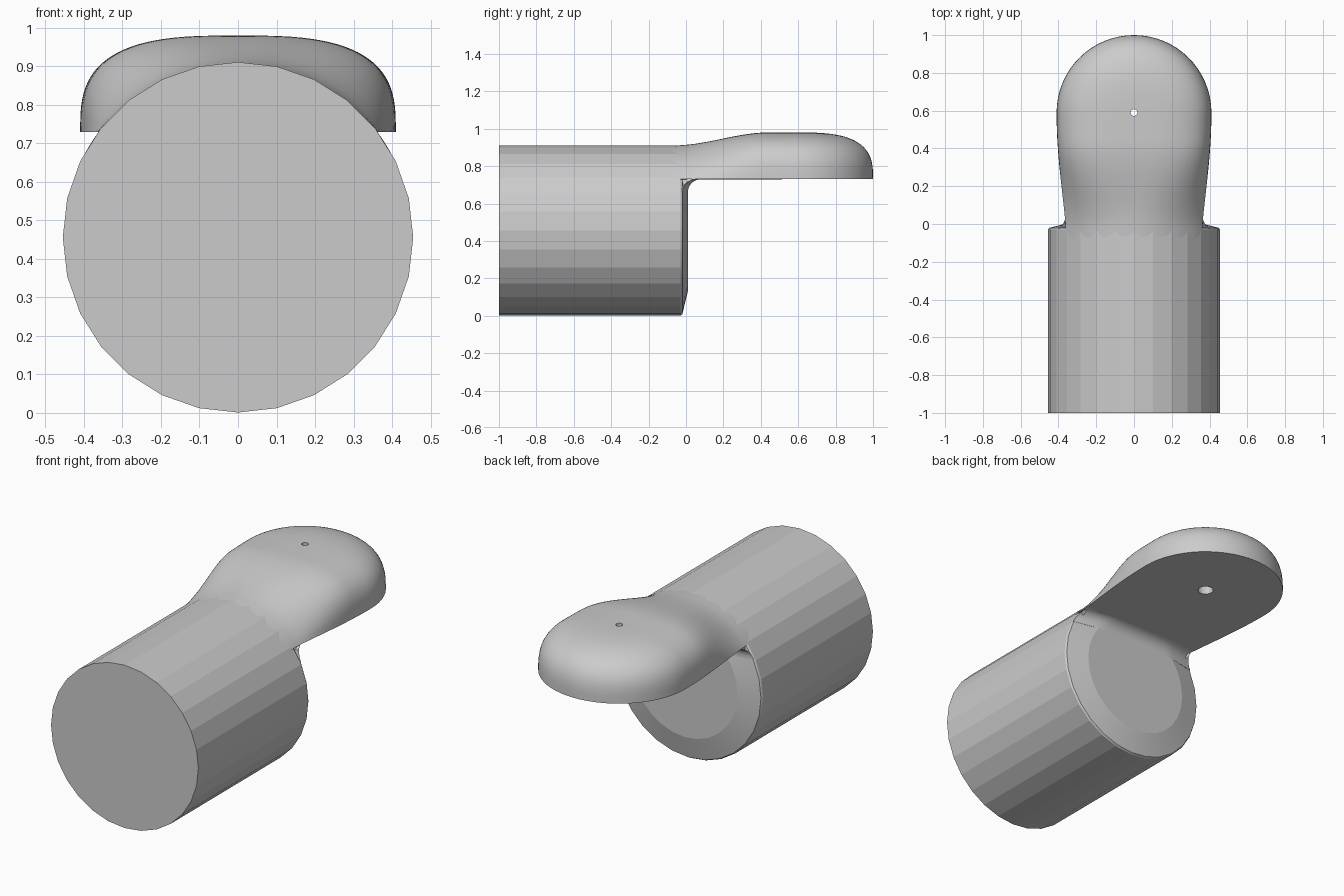
import bpy, bmesh
from math import sin, cos, pi, sqrt, asin

if "Cube" in bpy.data.objects:
    bpy.data.objects.remove(bpy.data.objects["Cube"])

R, CZ = 0.455, 0.456          # barrel radius and axis height
FLOOR, TOP = 0.73, 0.98       # underside and top of the tongue
TIP, W_TIP = 0.59, 0.41       # centre and radius of the rounded tip
W_ROOT = sqrt(R**2 - (FLOOR - CZ)**2)

grey = bpy.data.materials.new("plain_grey")
grey.use_nodes = True
colour = (0.6, 0.6, 0.6, 1)
grey.diffuse_color = colour
grey.node_tree.nodes["Principled BSDF"].inputs["Base Color"].default_value = colour


def loft(name, rows, closed, angle):
    """Skin a list of equal-length rows of points and cap the open ends."""
    bm = bmesh.new()
    vs = [[bm.verts.new(p) for p in row] for row in rows]
    n = len(rows[0])
    for a, b in zip(vs, vs[1:]):
        for i in range(n if closed else n - 1):
            j = (i + 1) % n
            bm.faces.new((a[i], a[j], b[j], b[i]))
    if closed:
        bm.faces.new(vs[0])
        bm.faces.new(vs[-1])
    bmesh.ops.remove_doubles(bm, verts=bm.verts, dist=1e-5)
    bmesh.ops.dissolve_degenerate(bm, edges=bm.edges, dist=1e-5)
    if not closed:
        bmesh.ops.holes_fill(bm, edges=[e for e in bm.edges if e.is_boundary], sides=0)
    bmesh.ops.recalc_face_normals(bm, faces=bm.faces)
    mesh = bpy.data.meshes.new(name)
    bm.to_mesh(mesh)
    bm.free()
    ob = bpy.data.objects.new(name, mesh)
    bpy.context.collection.objects.link(ob)
    mesh.materials.append(grey)
    smooth(ob, angle)
    return ob


def smooth(ob, angle):
    bpy.ops.object.select_all(action='DESELECT')
    ob.select_set(True)
    bpy.context.view_layer.objects.active = ob
    bpy.ops.object.shade_smooth_by_angle(angle=angle)


def ramp(v, a, b):
    u = min(max((v - a) / (b - a), 0), 1)
    return u * u * (3 - 2 * u)


# Barrel with a shallow chamfered back end
SIDES = 28
profile = [(-1, R), (-0.03, R), (-0.02, R - 0.006), (0.01, 0.325)]
loft("barrel", [[(r * sin(2 * pi * i / SIDES), y, CZ + r * cos(2 * pi * i / SIDES))
                 for i in range(SIDES)] for y, r in profile], True, 0.2)

# Tongue: circular cap at the root blending to a rounded box, then a revolved tip
N = 48


def section(y):
    t = ramp(y, -0.06, 0.44)
    w = W_ROOT + (W_TIP - W_ROOT) * sin(pi / 2 * min(max(y / TIP, 0), 1)) ** 1.2
    sink = 0.006 * (1 - ramp(y, -0.12, -0.02))
    half = asin(W_ROOT / R)
    pts = []
    for i in range(N + 1):
        s = 2 * i / N - 1
        a = s * half
        c, d = abs(sin(s * pi / 2)), max(cos(s * pi / 2), 0)
        box_x = (1 if s > 0 else -1) * c ** (2 / 3)
        x = w * (sin(a) * R / W_ROOT * (1 - t) + box_x * t)
        cap_z = CZ + R * cos(a) - FLOOR
        box_z = (TOP - FLOOR) * d ** (2 / 3)
        pts.append((x, FLOOR + cap_z * (1 - t) + box_z * t - sink))
    return pts


rows = []
START, STEPS, ARC = -0.12, 30, 16
for k in range(STEPS + 1):
    y = START + (TIP - START) * k / STEPS
    rows.append([(x, y, z) for x, z in section(y)])
for k in range(1, ARC + 1):
    phi = pi / 2 * k / ARC
    rows.append([(x * cos(phi), TIP + abs(x) * sin(phi), z) for x, z in section(TIP)])
tongue = loft("tongue", rows, False, 0.7)

# Stepped screw hole through the tip
for radius, z0, z1 in ((0.018, 0.7, 1.1), (0.04, 0.6, 0.88)):
    bpy.ops.mesh.primitive_cylinder_add(vertices=16, radius=radius, depth=z1 - z0,
                                        location=(0, TIP, (z0 + z1) / 2))
    cutter = bpy.context.object
    cutter.name = "hole_cutter"
    cutter.hide_render = True
    cutter.data.materials.append(grey)
    cut = tongue.modifiers.new("hole", 'BOOLEAN')
    cut.operation = 'DIFFERENCE'
    cut.solver = 'EXACT'
    cut.object = cutter
    smooth(tongue, 0.7)
    # the cut goes before the sharp-edge marking is refreshed
    bpy.ops.object.modifier_apply(modifier=cut.name)
    bpy.data.objects.remove(cutter)
smooth(tongue, 0.7)

# Concave fillet between the barrel end and the tongue underside
COVE, COLS = 0.07, 24
rows = []
for c in range(COLS + 1):
    row = []
    for k in range(9):
        a = pi / 2 * k / 8
        y, z = 0.01 + COVE * (1 - cos(a)), FLOOR - COVE * (1 - sin(a))
        x = (2 * c / COLS - 1) * sqrt(R**2 - (z - CZ)**2) * 0.995
        r = sqrt(x * x + (z - CZ)**2)
        row.append((x, y - 0.03 * min(max((r - 0.325) / 0.13, 0), 1), z))
    edge = (2 * c / COLS - 1) * W_ROOT * 0.97
    row += [(edge, 0.05, FLOOR + 0.01), (edge, -0.06, FLOOR + 0.01),
            (edge, -0.06, FLOOR - COVE)]
    rows.append(row)
loft("fillet", rows, True, 0.6)
